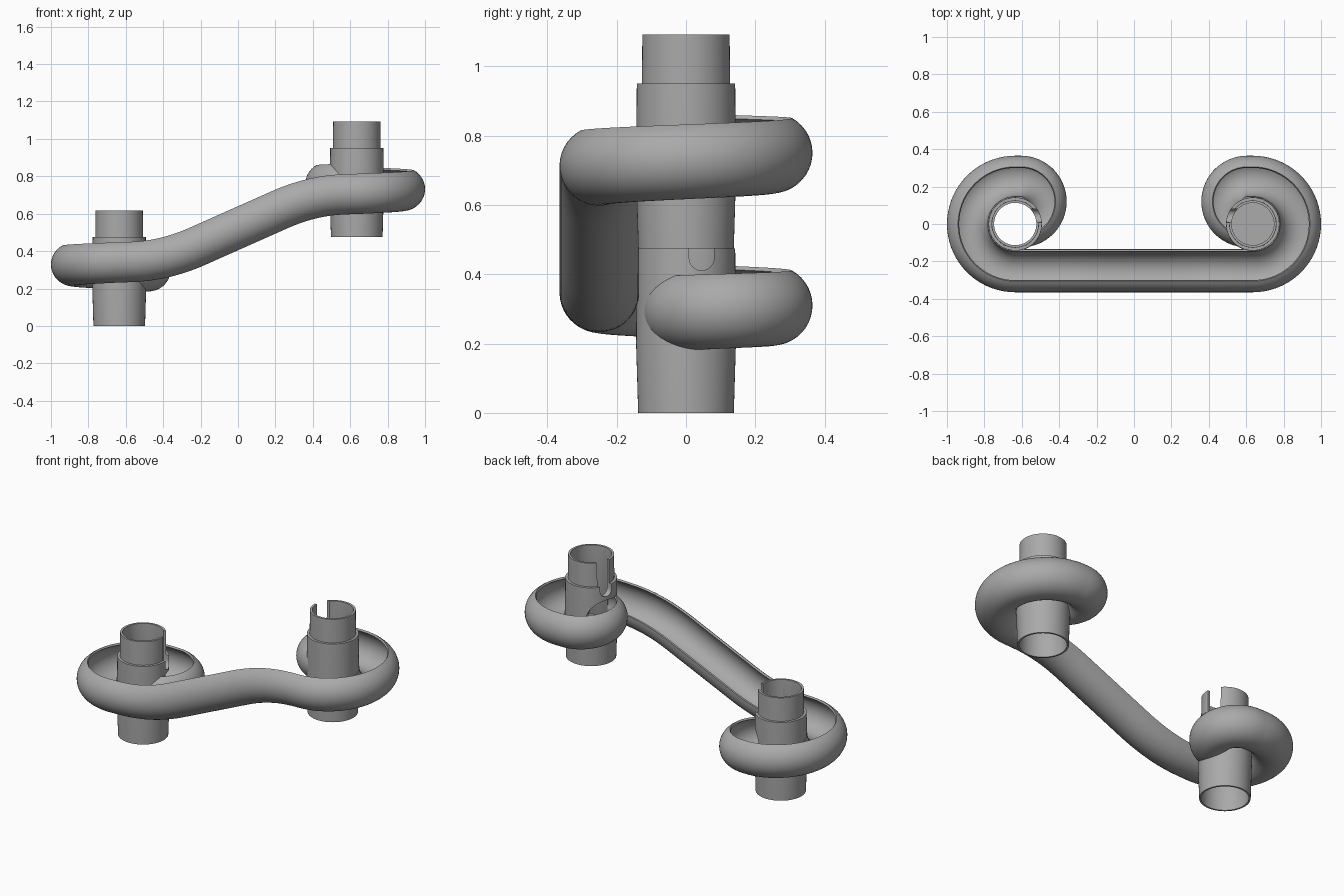
import bpy, bmesh, math
from mathutils import Vector

if "Cube" in bpy.data.objects:
    bpy.data.objects.remove(bpy.data.objects["Cube"])

grey = bpy.data.materials.new("plain grey")
grey.use_nodes = True
grey.diffuse_color = (0.4, 0.4, 0.4, 1)
grey.node_tree.nodes["Principled BSDF"].inputs["Base Color"].default_value = (0.4, 0.4, 0.4, 1)

AXIS = 0.635     # distance of each post from the middle
MID_Z = 0.53     # height of the ramp's middle
PIPE = 0.115     # outer radius of the channel
LIFT = 0.475     # height step between the posts


def make_object(name, bm):
    bmesh.ops.recalc_face_normals(bm, faces=bm.faces)
    mesh = bpy.data.meshes.new(name)
    bm.to_mesh(mesh)
    bm.free()
    mesh.materials.append(grey)
    obj = bpy.data.objects.new(name, mesh)
    bpy.context.collection.objects.link(obj)
    return obj


def skin(rings, cap=True):
    """Join closed rings of points into a solid."""
    bm = bmesh.new()
    loops = [[bm.verts.new(p) for p in ring] for ring in rings]
    n = len(loops[0])
    pairs = list(zip(loops, loops[1:]))
    if not cap:
        pairs.append((loops[-1], loops[0]))
    for a, b in pairs:
        for i in range(n):
            j = (i + 1) % n
            bm.faces.new((a[i], a[j], b[j], b[i]))
    if cap:
        bm.faces.new(loops[0])
        bm.faces.new(loops[-1])
    return bm


def sweep(name, path, section):
    """Sweep a section (sideways, up) along a path."""
    rings = []
    for i, p in enumerate(path):
        t = (path[min(i + 1, len(path) - 1)] - path[max(i - 1, 0)]).normalized()
        side = t.cross(Vector((0, 0, 1))).normalized()
        up = side.cross(t)
        rings.append([p + side * u + up * v for u, v in section])
    return make_object(name, skin(rings))


def lathe(name, profile, x, z, steps=64):
    """Turn a closed (radius, height) profile round a post axis."""
    rings = []
    for k in range(steps):
        a = math.tau * k / steps
        rings.append([Vector((x + r * math.cos(a), r * math.sin(a), z + h)) for r, h in profile])
    return make_object(name, skin(rings, cap=False))


def cylinder(name, radius, x, z0, z1):
    rings = []
    for z in (z0, z1):
        rings.append([Vector((x + radius * math.cos(math.tau * k / 64),
                              radius * math.sin(math.tau * k / 64), z)) for k in range(64)])
    return make_object(name, skin(rings))


def cut(obj, cutter):
    mod = obj.modifiers.new("cut", "BOOLEAN")
    mod.operation = "DIFFERENCE"
    mod.solver = "EXACT"
    mod.object = cutter
    bpy.context.view_layer.objects.active = obj
    bpy.ops.object.modifier_apply(modifier=mod.name)
    bpy.data.objects.remove(cutter)


def arc(radius, start, end, steps):
    return [(radius * math.cos(math.radians(start + (end - start) * k / steps)),
             radius * math.sin(math.radians(start + (end - start) * k / steps)))
            for k in range(steps + 1)]


# Half of the channel path: straight ramp, wide loop, tight curl into the post
def ramp_height(x):
    steep, shallow = 0.445 * x, 0.172 + 0.04 * (x - 0.35)
    h = max(0.07 - abs(steep - shallow), 0) / 0.07
    return min(steep, shallow) - h * h * 0.07 / 4


half = [Vector((AXIS * k / 20, -0.25, MID_Z + ramp_height(AXIS * k / 20))) for k in range(20)]
for k, (x, y) in enumerate(arc(0.25, -90, 90, 36)):
    half.append(Vector((AXIS + x, y, 0.713 + 0.037 * k / 36)))
curl = [Vector((AXIS - 0.03 + x, 0.12 + y, 0.75 + 0.018 * k / 30))
        for k, (x, y) in enumerate(arc(0.13, 90, 270, 30))]


def mirrored(points):
    return [Vector((-p.x, p.y, 2 * MID_Z - p.z)) for p in points]


right_path = half + curl
path = mirrored(right_path[1:])[::-1] + right_path

# Open gutter section: inner lip, round bottom, curled outer rim
section = arc(PIPE, -180, 61, 28) + arc(PIPE - 0.012, 61, -180, 28)
channel = sweep("curved_channel", path, section)
for s in (-1, 1):
    cut(channel, cylinder("bore_cutter", 0.122, s * AXIS, -0.2, 1.3))

# Hollow post: stepped outside, socket below, narrow spigot above
profile = [(0.138, 0), (0.144, 0.2), (0.142, 0.475), (0.127, 0.475), (0.126, 0.617),
           (0.113, 0.617), (0.113, 0.17), (0.128, 0.14), (0.128, 0)]

parts = [channel]
for name, s, base in (("left_post", 1, LIFT), ("right_post", -1, 0)):
    post = lathe(name, profile, s * AXIS, base)
    # Round passage where the channel enters the post
    run = curl[4:] if s > 0 else mirrored(curl[4:])[::-1]
    cut(post, sweep("passage_cutter", run, arc(0.102, 0, 352.5, 47)))
    # Vertical slit with a rounded foot, facing the middle
    slit = [(0.045 + y, base + 0.447 + z) for y, z in arc(0.036, -180, 0, 12)]
    slit += [(0.081, base + 0.8), (0.009, base + 0.8)]
    cut(post, make_object("slit_cutter", skin(
        [[Vector((s * (AXIS - d), y, z)) for y, z in slit] for d in (0.06, 0.2)])))
    parts.append(post)

# Sloping floor inside the upper post, leading to the channel
floor = cylinder("upper_post_floor", 0.118, AXIS, 0.655, 0.667)
for v in floor.data.vertices:
    v.co.z += 0.1 * (v.co.x - AXIS)
parts.append(floor)

# Smooth shading with sharp edges kept
bpy.ops.object.select_all(action="DESELECT")
for obj in parts:
    obj.select_set(True)
bpy.context.view_layer.objects.active = channel
bpy.ops.object.shade_smooth_by_angle(angle=math.radians(35))
